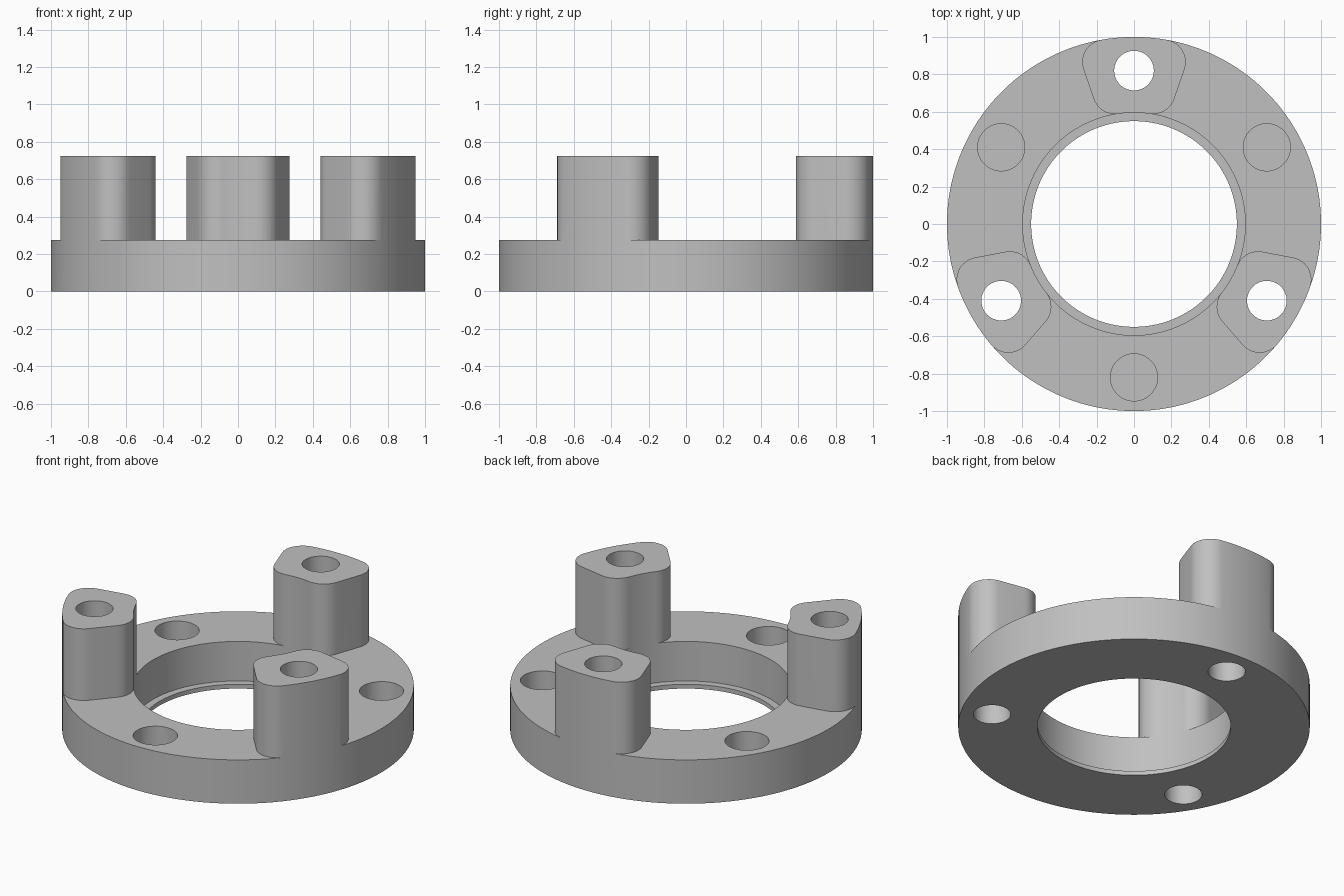
import bpy, bmesh, math
from mathutils import Matrix, Vector

if "Cube" in bpy.data.objects:
    bpy.data.objects.remove(bpy.data.objects["Cube"])

SEG = 180
RING_H, LIP_H, POST_TOP = 0.275, 0.027, 0.725
R_OUT, R_IN, R_LIP = 1.0, 0.595, 0.55
BOLT_R = 0.82

grey = bpy.data.materials.new("plain grey")
grey.diffuse_color = (0.53, 0.53, 0.53, 1)
grey.use_nodes = True
grey.node_tree.nodes["Principled BSDF"].inputs["Base Color"].default_value = grey.diffuse_color


def finish(name, bm):
    bmesh.ops.recalc_face_normals(bm, faces=bm.faces)
    me = bpy.data.meshes.new(name)
    bm.to_mesh(me)
    bm.free()
    ob = bpy.data.objects.new(name, me)
    bpy.context.collection.objects.link(ob)
    me.materials.append(grey)
    return ob


def lathe(name, profile):
    bm = bmesh.new()
    rows = [[bm.verts.new((r * math.cos(2 * math.pi * i / SEG),
                           r * math.sin(2 * math.pi * i / SEG), z))
             for i in range(SEG)] for r, z in profile]
    for a, b in zip(rows, rows[1:] + rows[:1]):
        for i in range(SEG):
            j = (i + 1) % SEG
            bm.faces.new((a[i], a[j], b[j], b[i]))
    return finish(name, bm)


def prism(name, outline, z0, z1):
    bm = bmesh.new()
    face = bm.faces.new([bm.verts.new((p[0], p[1], z0)) for p in outline])
    ext = bmesh.ops.extrude_face_region(bm, geom=[face], use_keep_orig=True)
    top = [v for v in ext["geom"] if isinstance(v, bmesh.types.BMVert)]
    bmesh.ops.translate(bm, verts=top, vec=(0, 0, z1 - z0))
    return finish(name, bm)


def circle(r, n=64):
    return [(r * math.cos(2 * math.pi * i / n), r * math.sin(2 * math.pi * i / n))
            for i in range(n)]


def boolean(target, tool, operation):
    mod = target.modifiers.new("cut", "BOOLEAN")
    mod.operation, mod.solver, mod.object = operation, "EXACT", tool
    bpy.context.view_layer.objects.active = target
    bpy.ops.object.modifier_apply(modifier=mod.name)
    bpy.data.objects.remove(tool)


def arc(c, r, a0, a1, n=12):
    return [(c[0] + r * math.cos(a0 + (a1 - a0) * i / n),
             c[1] + r * math.sin(a0 + (a1 - a0) * i / n)) for i in range(n + 1)]


def post_outline():
    # wedge with filleted corners, between the inner and outer ring arcs
    f = 0.12
    n = Vector((0.9445, -0.3287))          # outward normal of the right side
    d = n.dot(Vector((0.226, 0.7))) - f    # line of fillet centres
    t = Vector((0.3287, 0.9445))

    def centre(radius):
        return n * d + t * math.sqrt(radius ** 2 - d ** 2)

    ci, co = centre(R_IN + f), centre(R_OUT - f)
    side = math.atan2(n.y, n.x)
    inner = math.atan2(-ci.y, -ci.x)
    outer = math.atan2(co.y, co.x)
    right = arc(ci, f, inner, side) + arc(co, f, side, outer)
    steps = [math.radians(a) for a in range(-8, 9, 2)]
    top = [(R_OUT * math.sin(-a), R_OUT * math.cos(a)) for a in steps]
    low = [(R_IN * math.sin(a), R_IN * math.cos(a)) for a in steps]
    left = [(-x, y) for x, y in reversed(right)]
    return right + top + left + low


# Ring with a thin lip at the bottom of the bore
flange = lathe("flange_ring", [(R_LIP, 0), (R_OUT, 0), (R_OUT, RING_H),
                               (R_IN, RING_H), (R_IN, LIP_H), (R_LIP, LIP_H)])

# Three posts, each with a through hole, and three blind holes between them
for k in range(3):
    post = prism("post", post_outline(), RING_H, POST_TOP)
    post.data.transform(Matrix.Rotation(math.radians(120 * k), 4, "Z"))
    boolean(flange, post, "UNION")
for k in range(3):
    for name, r, z0, z1, ang in (("through_hole", 0.106, -0.1, 0.9, 90),
                                 ("blind_hole", 0.126, 0.075, 0.4, 30)):
        a = math.radians(ang + 120 * k)
        cutter = prism(name, circle(r), z0, z1)
        cutter.data.transform(Matrix.Translation(
            (BOLT_R * math.cos(a), BOLT_R * math.sin(a), 0)))
        boolean(flange, cutter, "DIFFERENCE")

# Smooth round walls, sharp rims
bpy.ops.object.select_all(action="DESELECT")
flange.select_set(True)
bpy.context.view_layer.objects.active = flange
bpy.ops.object.shade_smooth_by_angle(angle=math.radians(30))
